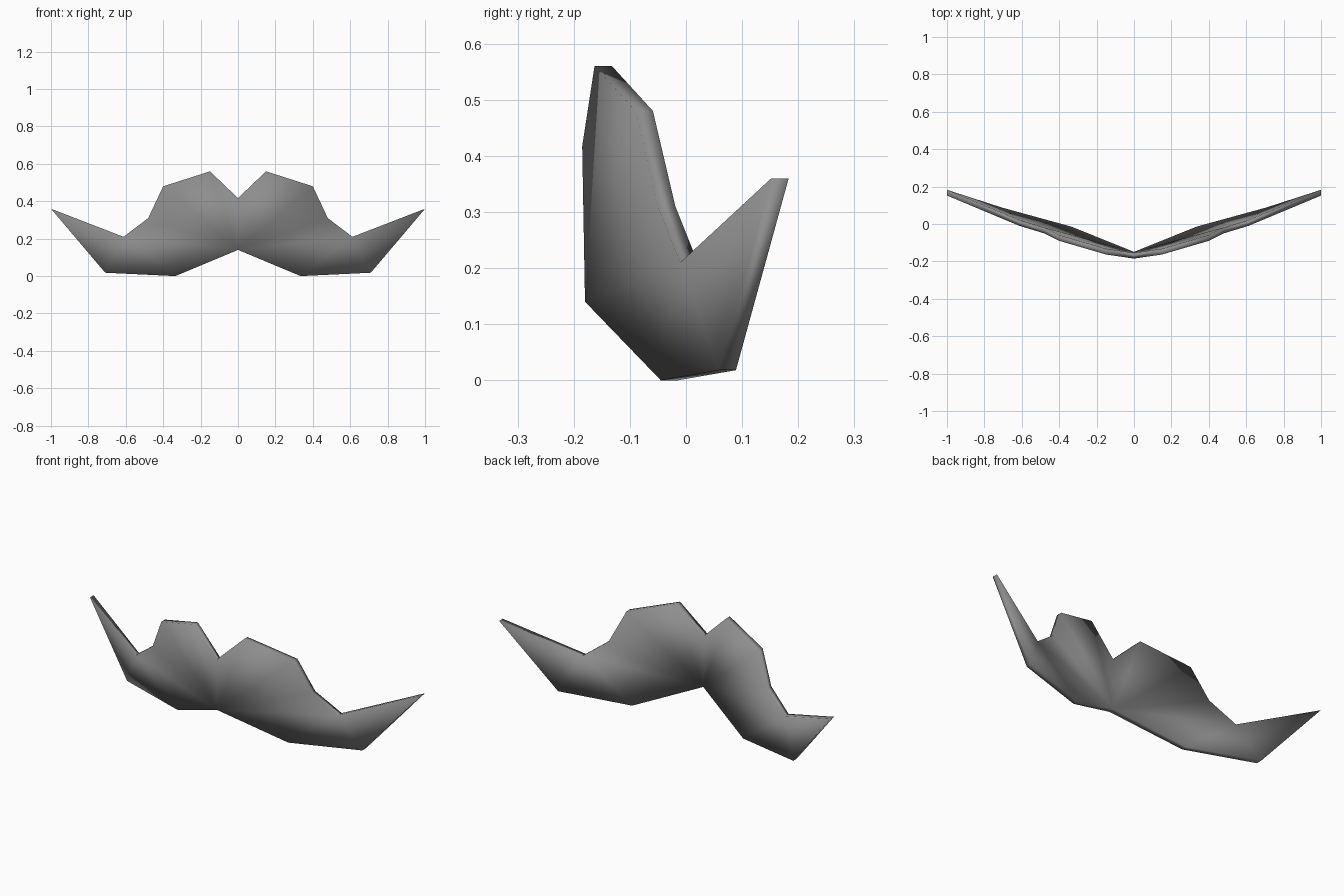
import bpy, bmesh
from mathutils import Vector

if "Cube" in bpy.data.objects:
    bpy.data.objects.remove(bpy.data.objects["Cube"])

# Right half of the moustache: upper and lower edge points on the front surface
top = [(0, -0.185, 0.417), (0.15, -0.163, 0.56), (0.40, -0.09, 0.48),
       (0.48, -0.05, 0.31), (0.612, -0.01, 0.21), (1.0, 0.152, 0.36)]
low = [(0, -0.18, 0.14), (0.335, -0.045, 0.0), (0.71, 0.058, 0.018)]
thickness = Vector((0, 0.031, 0))

bm = bmesh.new()
front = [bm.verts.new(p) for p in top + low]
back = [bm.verts.new(Vector(p) + thickness) for p in top + low]

# Front and back surfaces, fanned from the lower middle
for tri in [(6, 1, 0), (6, 2, 1), (6, 3, 2), (6, 4, 3), (6, 7, 4), (7, 8, 4), (4, 8, 5)]:
    bm.faces.new([front[i] for i in tri])
    bm.faces.new([back[i] for i in reversed(tri)])

# Rim, left open at the mirror plane
loop = [0, 1, 2, 3, 4, 5, 8, 7, 6]
for a, b in zip(loop, loop[1:]):
    bm.faces.new([front[a], front[b], back[b], back[a]])

bmesh.ops.mirror(bm, geom=bm.verts[:] + bm.edges[:] + bm.faces[:], axis='X', merge_dist=0.001)
bmesh.ops.remove_doubles(bm, verts=bm.verts[:], dist=0.0005)
bmesh.ops.recalc_face_normals(bm, faces=bm.faces[:])
for f in bm.faces:
    f.smooth = True

mesh = bpy.data.meshes.new("moustache")
bm.to_mesh(mesh)
bm.free()
obj = bpy.data.objects.new("moustache", mesh)
bpy.context.collection.objects.link(obj)

# Grey hair colour
mat = bpy.data.materials.new("dark grey")
mat.diffuse_color = (0.27, 0.27, 0.27, 1)
mat.use_nodes = True
mat.node_tree.nodes["Principled BSDF"].inputs["Base Color"].default_value = mat.diffuse_color
mesh.materials.append(mat)
